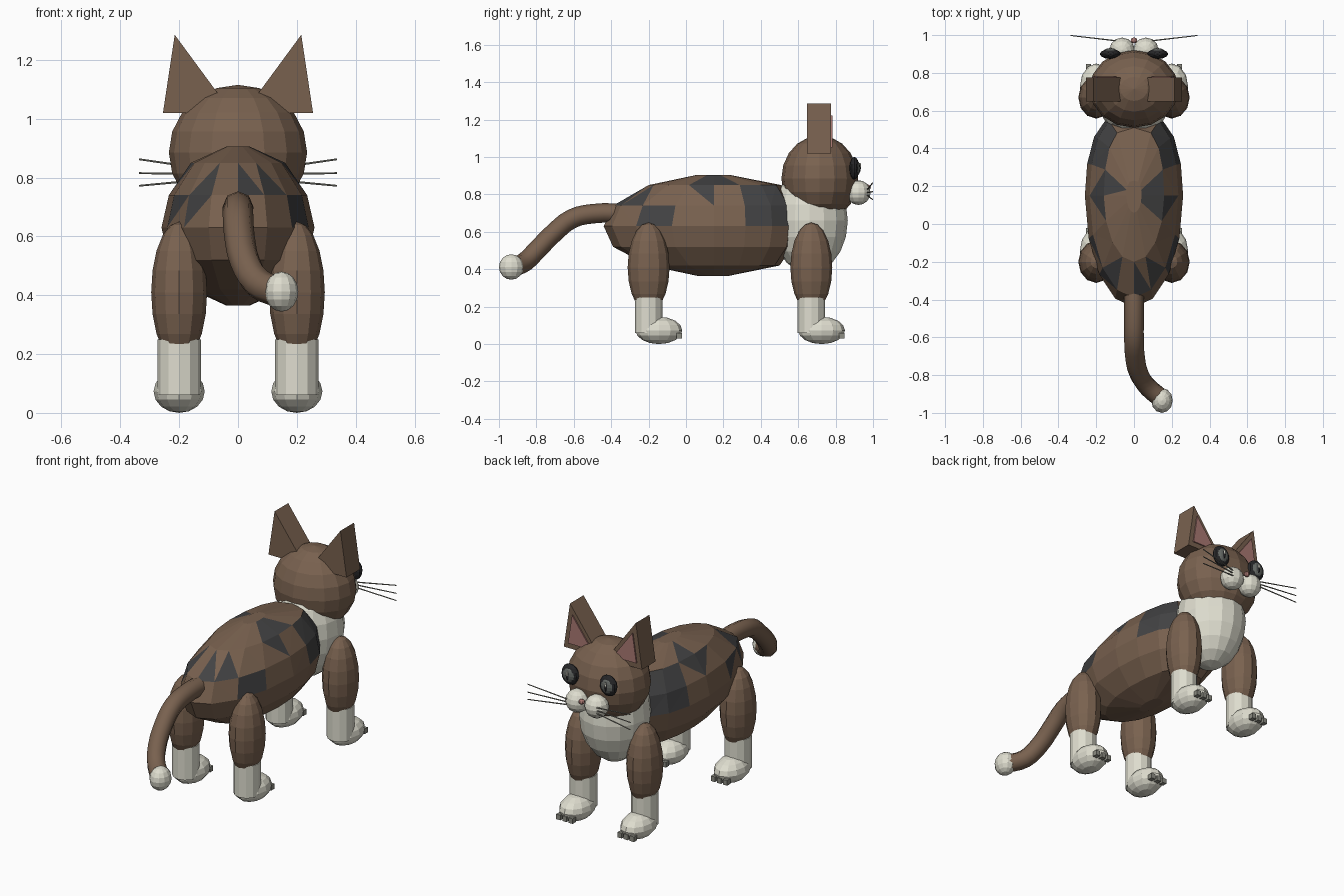
import bpy, bmesh, math
from mathutils import Vector, Matrix

old = bpy.data.objects.get("Cube")
if old:
    bpy.data.objects.remove(old, do_unlink=True)


def material(name, r, g, b):
    m = bpy.data.materials.new(name)
    m.use_nodes = True
    m.diffuse_color = (r, g, b, 1)
    m.node_tree.nodes["Principled BSDF"].inputs["Base Color"].default_value = (r, g, b, 1)
    return m


BROWN = material("brown_fur", .19, .12, .078)
DARK = material("charcoal_fur", .055, .055, .057)
CREAM = material("cream_fur", .73, .72, .62)
PINK = material("pink_skin", .40, .19, .17)
BLACK = material("black", .02, .02, .022)
GREY = material("grey_iris", .13, .14, .13)
CLAW = material("claw_grey", .27, .27, .23)


def finish(name, bm, *mats):
    bmesh.ops.recalc_face_normals(bm, faces=bm.faces)
    me = bpy.data.meshes.new(name)
    bm.to_mesh(me)
    bm.free()
    for m in mats:
        me.materials.append(m)
    ob = bpy.data.objects.new(name, me)
    bpy.context.collection.objects.link(ob)
    return ob


def place(loc, size):
    return Matrix.Translation(loc) @ Matrix.Diagonal((*size, 1))


def ball(name, loc, radii, mat, seg=12, rings=8):
    bm = bmesh.new()
    bmesh.ops.create_uvsphere(bm, u_segments=seg, v_segments=rings, radius=1,
                              matrix=place(loc, radii))
    return finish(name, bm, mat)


def box(name, loc, size, mat):
    bm = bmesh.new()
    bmesh.ops.create_cube(bm, size=1, matrix=place(loc, size))
    return finish(name, bm, mat)


def prism(name, outline, y0, y1, mat):
    bm = bmesh.new()
    base = bm.faces.new([bm.verts.new((x, y0, z)) for x, z in outline])
    top = bmesh.ops.extrude_face_region(bm, geom=[base])["geom"]
    for v in top:
        if isinstance(v, bmesh.types.BMVert):
            v.co.y = y1
    return finish(name, bm, mat)


def tube(name, start, end, radius, mat, sides, tip=None):
    a, b = Vector(start), Vector(end)
    d = b - a
    bm = bmesh.new()
    bmesh.ops.create_cone(bm, cap_ends=True, segments=sides, radius1=radius,
                          radius2=radius if tip is None else tip, depth=d.length,
                          matrix=Matrix.Translation((a + b) / 2)
                          @ d.to_track_quat("Z", "Y").to_matrix().to_4x4())
    return finish(name, bm, mat)


def body():
    # stacked rings: height, half width, rear end, front end
    rows = [(.365, .04, .06, .23), (.42, .16, -.2, .5), (.52, .235, -.39, .57),
            (.63, .26, -.44, .59), (.74, .235, -.39, .58), (.85, .16, -.2, .51),
            (.905, .04, .06, .23)]
    n = 16
    bm = bmesh.new()
    rings = []
    for z, w, rear, front in rows:
        mid = .15
        ring = []
        for i in range(n):
            a = math.tau * i / n
            c, s = math.cos(a), math.sin(a)
            blunt = .6 if s > 0 else 1
            reach = front - mid if s > 0 else mid - rear
            x = math.copysign(abs(c) ** blunt, c) * w if abs(c) > .001 else 0
            ring.append(bm.verts.new((x, mid + s * reach, z)))
        rings.append(ring)
    for lo, hi in zip(rings, rings[1:]):
        for i in range(n):
            j = (i + 1) % n
            bm.faces.new((lo[i], lo[j], hi[j], hi[i]))
    bm.faces.new(rings[0])
    bm.faces.new(rings[-1])
    bmesh.ops.triangulate(bm, faces=[f for f in bm.faces if f.calc_center_median().z > .63])
    # patches: centre and reach of each dark patch on the back
    spots = [((.23, -.16, .7), .1), ((.2, .44, .76), .13), ((.13, .14, .84), .08),
             ((-.21, .44, .76), .13), ((-.16, .17, .83), .09), ((-.24, -.1, .69), .08),
             ((-.13, -.24, .79), .07), ((.04, -.29, .79), .05), ((.14, -.22, .8), .06),
             ((-.19, -.28, .67), .06)]
    for f in bm.faces:
        c = f.calc_center_median()
        if c.z > .63 and any((c - Vector(p)).length < r for p, r in spots):
            f.material_index = 1
    finish("body", bm, BROWN, DARK)


def tail():
    cu = bpy.data.curves.new("tail_path", "CURVE")
    cu.dimensions = "3D"
    cu.bevel_depth = .052
    cu.bevel_resolution = 2
    cu.use_fill_caps = True
    cu.resolution_u = 3
    pts = [(0, -.33, .7), (0, -.5, .697), (0, -.61, .67), (.005, -.7, .6),
           (.025, -.79, .51), (.07, -.86, .44), (.14, -.92, .41)]
    sp = cu.splines.new("BEZIER")
    sp.bezier_points.add(len(pts) - 1)
    for b, p in zip(sp.bezier_points, pts):
        b.co = p
        b.handle_left_type = b.handle_right_type = "AUTO"
    cu.materials.append(BROWN)
    bpy.context.collection.objects.link(bpy.data.objects.new("tail", cu))
    ball("tail_tip", (.148, -.934, .412), (.057, .066, .068), CREAM)


def leg(name, x, y):
    ball(name + "_thigh", (x, y, .41), (.095, .112, .24), BROWN, 12, 10)
    tube(name + "_shin", (x, y, .06), (x, y, .25), .074, CREAM, 12)
    ball(name + "_paw", (x, y + .055, .073), (.087, .125, .073), CREAM)
    for k in (-1, 0, 1):
        box(f"{name}_claw_{k + 2}", (x + k * .04, y + .163, .045), (.027, .03, .03), CLAW)


body()
tail()
ball("chest", (0, .66, .66), (.19, .205, .28), CREAM, 16, 10)
ball("head", (0, .715, .885), (.235, .205, .23), BROWN, 16, 10)
ball("nose", (0, .972, .838), (.018, .016, .015), PINK, 8, 6)

for s, side in ((1, "left"), (-1, "right")):
    leg(side + "_front_leg", s * .2, -.2)
    leg(side + "_back_leg", s * .2, .67)
    # ear with inner plate
    ear = [(s * .215, 1.285), (s * .255, 1.02), (s * .02, 1.02)]
    prism(side + "_ear", ear, .648, .775, BROWN)
    cx, cz = (sum(p[i] for p in ear) / 3 for i in (0, 1))
    inner = [(cx + (x - cx) * .65, cz + (z - cz) * .65) for x, z in ear]
    prism(side + "_inner_ear", inner, .774, .782, PINK)
    # eye: dark rim, iris, slit pupil and glint
    ex = s * .125
    ball(side + "_eye_rim", (ex, .9, .94), (.056, .026, .061), BLACK)
    ball(side + "_iris", (ex, .907, .94), (.042, .024, .047), GREY)
    ball(side + "_pupil", (ex, .916, .94), (.014, .019, .034), BLACK, 8, 6)
    ball(side + "_eye_glint", (ex, .93, .952), (.006, .007, .018), CREAM, 6, 4)
    # muzzle and whiskers
    ball(side + "_muzzle", (s * .063, .922, .81), (.067, .065, .066), CREAM)
    for k, z in enumerate((.772, .815, .862)):
        tube(f"{side}_whisker_{k + 1}", (s * .06, .966, .81 + (k - 1) * .012),
             (s * .336, .998, z), .004, CLAW, 6, .003)
